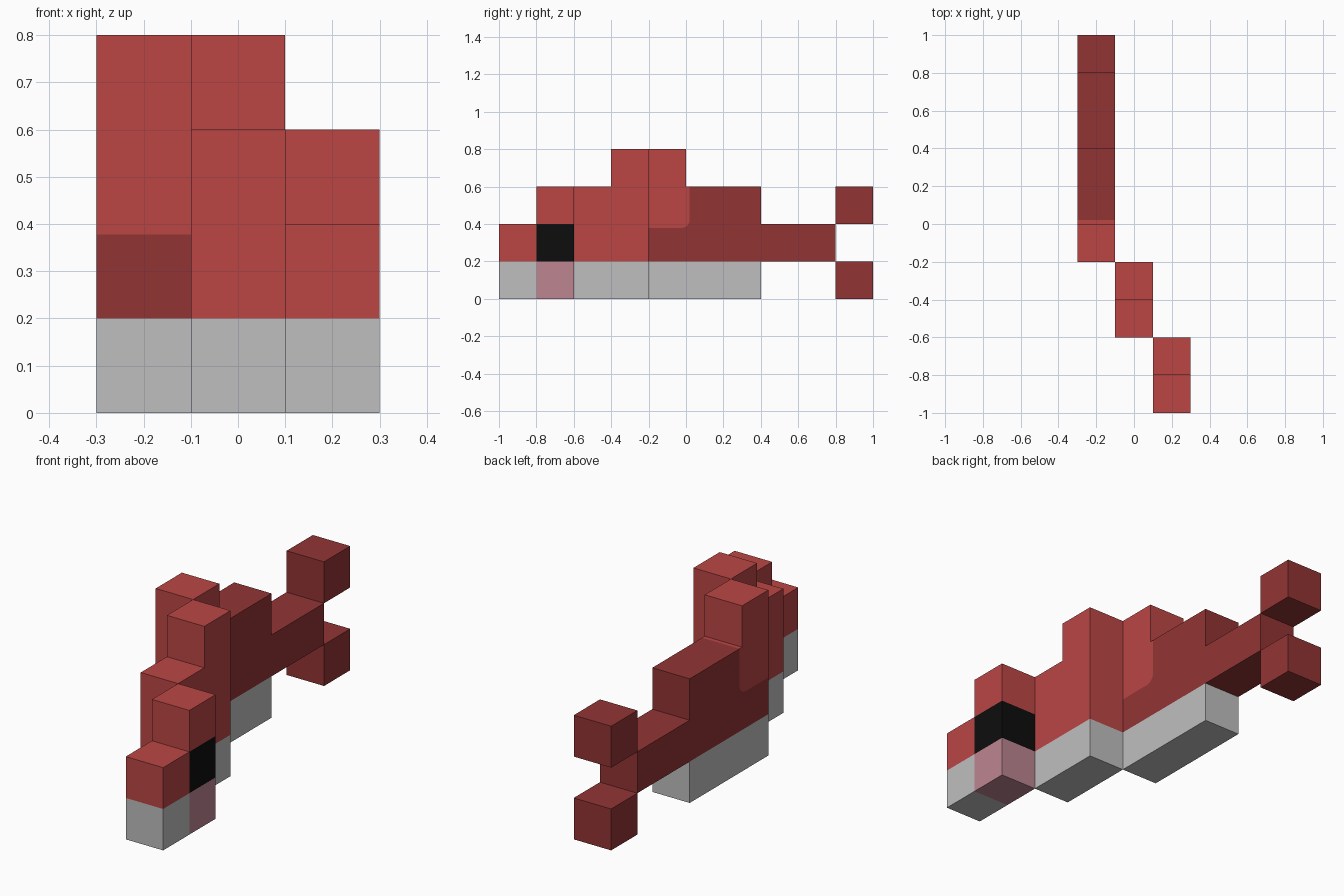
import bpy
import bmesh
import math

cube = bpy.data.objects.get("Cube")
if cube:
    bpy.data.objects.remove(cube, do_unlink=True)


def material(name, rgb):
    """Flat material from 0-255 sRGB values."""
    lin = [((c / 255 + 0.055) / 1.055) ** 2.4 if c > 10 else c / 255 / 12.92 for c in rgb]
    mat = bpy.data.materials.new(name)
    mat.use_nodes = True
    bsdf = next(n for n in mat.node_tree.nodes if n.type == 'BSDF_PRINCIPLED')
    bsdf.inputs["Base Color"].default_value = (*lin, 1)
    bsdf.inputs["Roughness"].default_value = 0.9
    mat.diffuse_color = (*lin, 1)
    return mat


RED = material("red", (187, 70, 69))
DARK = material("dark red", (146, 52, 52))
GREY = material("light grey", (191, 191, 191))
PINK = material("pink", (188, 133, 145))
BLACK = material("black", (13, 13, 13))


def prism(name, x0, profile, mat, width=0.2):
    """Extrude a (y, z) outline along x."""
    bm = bmesh.new()
    face = bm.faces.new([bm.verts.new((x0, y, z)) for y, z in profile])
    ext = bmesh.ops.extrude_face_region(bm, geom=[face])
    verts = [v for v in ext["geom"] if isinstance(v, bmesh.types.BMVert)]
    bmesh.ops.translate(bm, verts=verts, vec=(width, 0, 0))
    bmesh.ops.recalc_face_normals(bm, faces=bm.faces)
    mesh = bpy.data.meshes.new(name)
    bm.to_mesh(mesh)
    bm.free()
    mesh.materials.append(mat)
    obj = bpy.data.objects.new(name, mesh)
    bpy.context.collection.objects.link(obj)
    return obj


def box(name, x0, y0, y1, z0, z1, mat):
    return prism(name, x0, [(y0, z0), (y1, z0), (y1, z1), (y0, z1)], mat)


# The body is three slabs, each stepped sideways from the next
HEAD, MIDDLE, REAR = 0.1, -0.1, -0.3

# Head: snout, eye and cheek column
box("snout_lower", HEAD, -1.0, -0.8, 0.0, 0.2, GREY)
box("snout_upper", HEAD, -1.0, -0.8, 0.2, 0.4, RED)
box("cheek", HEAD, -0.8, -0.6, 0.0, 0.2, PINK)
box("eye", HEAD, -0.8, -0.6, 0.2, 0.4, BLACK)
box("forehead", HEAD, -0.8, -0.6, 0.4, 0.6, RED)

# Middle of the body, stepping up to the back fin
box("middle_belly", MIDDLE, -0.6, -0.2, 0.0, 0.2, GREY)
prism("middle_back", MIDDLE,
      [(-0.6, 0.2), (-0.2, 0.2), (-0.2, 0.8), (-0.4, 0.8), (-0.4, 0.6), (-0.6, 0.6)], RED)

# Rear body: the light back ends in a rounded corner over the dark flank
R = 0.045
corner = [(0.02 - R + R * math.sin(a), 0.378 + R - R * math.cos(a))
          for a in (i * math.pi / 8 for i in range(5))]
box("rear_belly", REAR, -0.2, 0.4, 0.0, 0.2, GREY)
prism("rear_fin", REAR,
      [(-0.2, 0.378)] + corner + [(0.02, 0.6), (0.0, 0.6), (0.0, 0.8), (-0.2, 0.8)], RED)
prism("rear_flank_and_tail_stem", REAR,
      [(-0.2, 0.2), (0.8, 0.2), (0.8, 0.4), (0.4, 0.4), (0.4, 0.6), (0.02, 0.6)]
      + corner[::-1] + [(-0.2, 0.378)], DARK)

# Tail fin lobes
for name, z in (("tail_lobe_lower", 0.0), ("tail_lobe_upper", 0.4)):
    box(name, REAR, 0.8, 1.0, z, z + 0.2, DARK)
